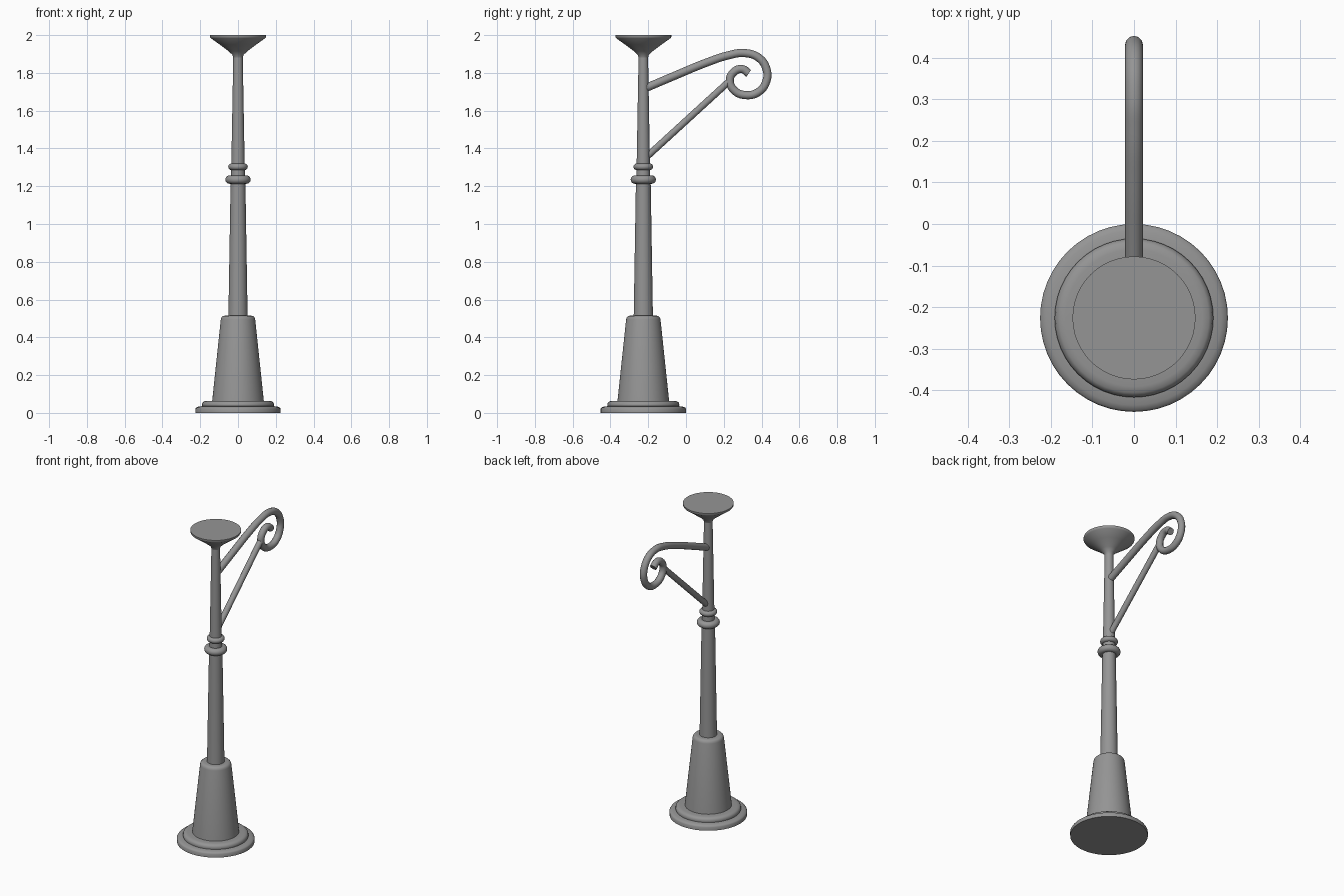
import bpy, bmesh, math
from mathutils import Vector, Matrix

if "Cube" in bpy.data.objects:
    bpy.data.objects.remove(bpy.data.objects["Cube"], do_unlink=True)

POST_Y = -0.226
SEGMENTS = 48

iron = bpy.data.materials.new("grey iron")
iron.use_nodes = True
iron.diffuse_color = (0.3, 0.3, 0.3, 1)
iron.node_tree.nodes["Principled BSDF"].inputs["Base Color"].default_value = (0.3, 0.3, 0.3, 1)


def smooth(obj, angle=35):
    bpy.ops.object.select_all(action="DESELECT")
    obj.select_set(True)
    bpy.context.view_layer.objects.active = obj
    bpy.ops.object.shade_smooth_by_angle(angle=math.radians(angle))


def lathe(name, profile):
    """Turn a bottom-to-top (radius, height) profile around the post axis."""
    bm = bmesh.new()
    rings = []
    for r, z in profile:
        ring = bmesh.ops.create_circle(bm, segments=SEGMENTS, radius=r,
                                       matrix=Matrix.Translation((0, 0, z)))
        rings.append(ring["verts"])
    for low, high in zip(rings, rings[1:]):
        for i in range(SEGMENTS):
            j = (i + 1) % SEGMENTS
            bm.faces.new((low[i], low[j], high[j], high[i]))
    bm.faces.new(rings[0])
    bm.faces.new(rings[-1])
    bmesh.ops.recalc_face_normals(bm, faces=bm.faces)
    mesh = bpy.data.meshes.new(name)
    bm.to_mesh(mesh)
    bm.free()
    mesh.materials.append(iron)
    obj = bpy.data.objects.new(name, mesh)
    obj.location.y = POST_Y
    bpy.context.collection.objects.link(obj)
    smooth(obj)


def collar(name, z, major, minor):
    bpy.ops.mesh.primitive_torus_add(location=(0, POST_Y, z), major_radius=major, minor_radius=minor,
                                     major_segments=SEGMENTS, minor_segments=16)
    obj = bpy.context.object
    obj.name = name
    obj.data.materials.append(iron)
    smooth(obj)


def rod(name, points, radius):
    """Round bar along (y, z) points in the middle plane."""
    curve = bpy.data.curves.new(name, "CURVE")
    curve.dimensions = "3D"
    curve.bevel_depth = radius
    curve.bevel_resolution = 4
    curve.resolution_u = 10
    curve.use_fill_caps = True
    spline = curve.splines.new("BEZIER")
    spline.bezier_points.add(len(points) - 1)
    for p, (y, z) in zip(spline.bezier_points, points):
        p.co = Vector((0, y, z))
        p.handle_left_type = p.handle_right_type = "AUTO"
    curve.materials.append(iron)
    obj = bpy.data.objects.new(name, curve)
    bpy.context.collection.objects.link(obj)
    bpy.ops.object.select_all(action="DESELECT")
    obj.select_set(True)
    bpy.context.view_layer.objects.active = obj
    bpy.ops.object.convert(target="MESH")
    smooth(bpy.context.object, 50)


# Stepped foot and tapered pedestal
lathe("foot_plate", [(0.226, 0), (0.226, 0.022), (0.222, 0.028), (0.21, 0.033), (0.185, 0.036)])
lathe("foot_step", [(0.188, 0.03), (0.191, 0.042), (0.188, 0.054), (0.18, 0.061), (0.165, 0.064), (0.13, 0.064)])
lathe("pedestal", [(0.137, 0.06), (0.091, 0.495), (0.088, 0.505), (0.081, 0.512), (0.07, 0.515), (0.045, 0.515)])

# Tapered shafts, collars and flared top
lathe("lower_shaft", [(0.051, 0.5), (0.039, 1.23)])
collar("lower_collar", 1.235, 0.045, 0.022)
collar("upper_collar", 1.303, 0.035, 0.017)
lathe("upper_shaft", [(0.037, 1.22), (0.025, 1.89)])
lathe("flared_cap", [(0.025, 1.88), (0.029, 1.895), (0.05, 1.915), (0.097, 1.95),
                     (0.144, 1.984), (0.148, 1.99), (0.148, 2.0)])

# Scrolled bracket and its brace
rod("scroll_arm", [(-0.22, 1.717), (-0.06, 1.785), (0.11, 1.855), (0.225, 1.893), (0.31, 1.905),
                   (0.385, 1.88), (0.426, 1.82), (0.425, 1.755), (0.385, 1.7), (0.318, 1.682),
                   (0.255, 1.708), (0.232, 1.76), (0.255, 1.806), (0.298, 1.82), (0.332, 1.797)], 0.0215)
rod("brace", [(-0.22, 1.345), (0.225, 1.752)], 0.018)
